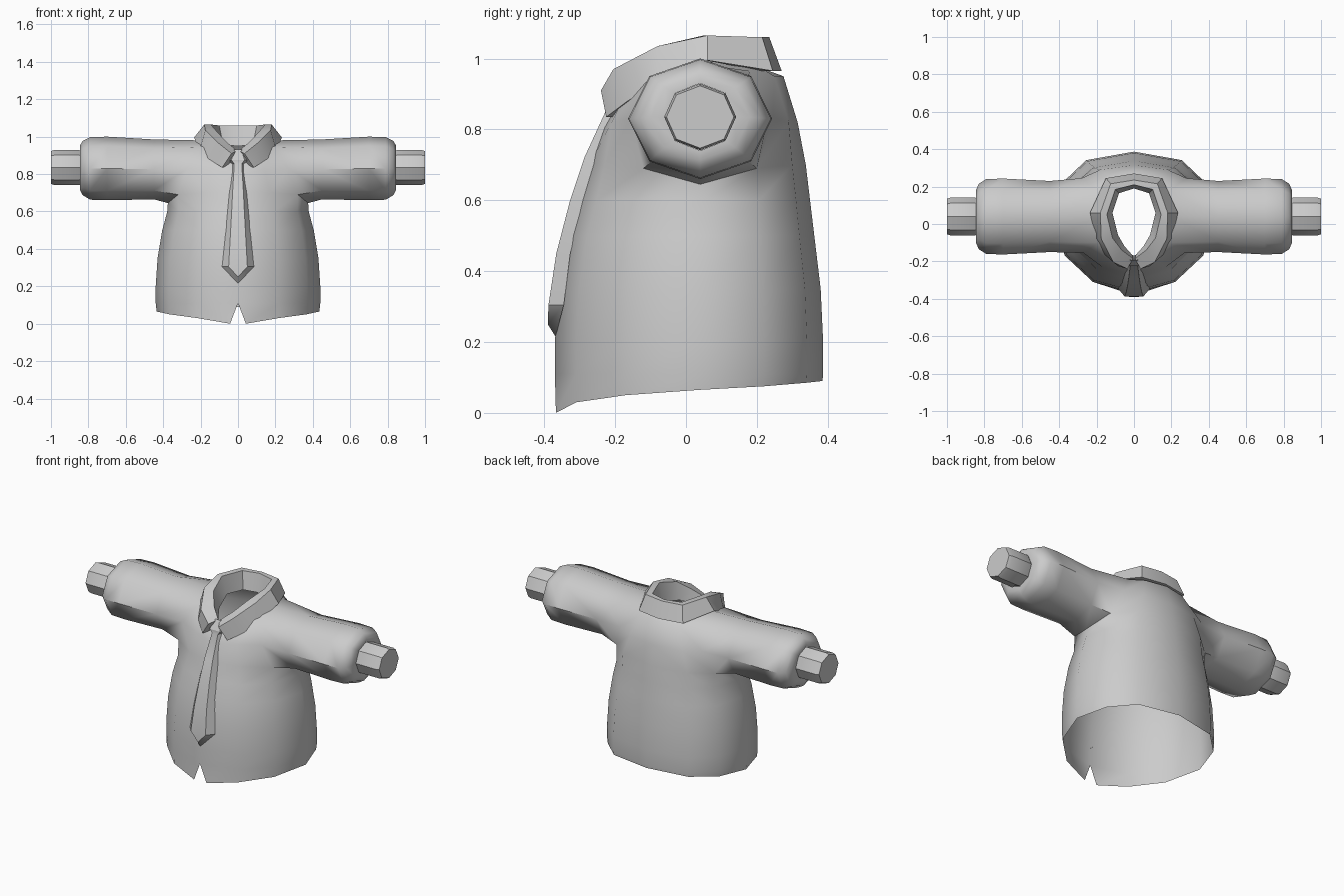
import bpy, bmesh, math

cube = bpy.data.objects.get("Cube")
if cube:
    bpy.data.objects.remove(cube, do_unlink=True)

cloth = bpy.data.materials.new("plain grey cloth")
cloth.use_nodes = True
GREY = (0.6, 0.6, 0.6, 1)
cloth.diffuse_color = GREY
cloth.node_tree.nodes["Principled BSDF"].inputs["Base Color"].default_value = GREY


def grid(bm, rows):
    """Skin rows of points with quads and return the vertices."""
    v = [[bm.verts.new(p) for p in row] for row in rows]
    for a, b in zip(v, v[1:]):
        for c in range(len(a) - 1):
            bm.faces.new((a[c], a[c + 1], b[c + 1], b[c]))
    return v


def tube(bm, loops):
    """Bridge closed loops of vertices in order."""
    for a, b in zip(loops, loops[1:]):
        n = len(a)
        for k in range(n):
            bm.faces.new((a[k], a[(k + 1) % n], b[(k + 1) % n], b[k]))


def octagon(bm, x, z, rz, ry):
    """Eight-sided ring across the arm, starting at its lowest point."""
    angles = [math.radians(45 * k - 90) for k in range(8)]
    return [bm.verts.new((x, 0.04 + ry * math.cos(a), z + rz * math.sin(a))) for a in angles]


def finish(bm, name, angle):
    """Turn half a part into a mirrored, shaded object."""
    bmesh.ops.remove_doubles(bm, verts=bm.verts, dist=0.0005)
    mesh = bpy.data.meshes.new(name)
    bm.to_mesh(mesh)
    bm.free()
    mesh.materials.append(cloth)
    obj = bpy.data.objects.new(name, mesh)
    bpy.context.collection.objects.link(obj)
    bpy.ops.object.select_all(action='DESELECT')
    obj.select_set(True)
    bpy.context.view_layer.objects.active = obj
    bpy.ops.object.shade_smooth_by_angle(angle=math.radians(angle))
    mirror = obj.modifiers.new("mirror", 'MIRROR')
    mirror.merge_threshold = 0.001


# Shirt trunk: half rings running from the front centre to the back centre
section = [(0, -1), (.5, -.84), (.84, -.47), (1, .08), (.87, .56), (.58, .88), (0, 1)]


def ring(z, width, front, back):
    mid, depth = (front + back) / 2, (back - front) / 2
    return [(sx * width, mid + sy * depth, z) for sx, sy in section]


hem_heights = [0, .03, .05, .065, .075, .085, .09]
hem = [(x, y, z) for (x, y, _), z in zip(ring(0, .435, -.37, .385), hem_heights)]
hem[0] = (.042, -.367, 0)  # opens the front notch
rows = [hem, ring(.11, .44, -.37, .387), ring(.2, .44, -.37, .387),
        ring(.35, .43, -.36, .38), ring(.5, .405, -.335, .362), ring(.6, .378, -.305, .35)]
rows += [
    [(0, -.272, .7), (.17, -.23, .7), (.32, -.12, .69), (.375, .04, .645),
     (.335, .2, .69), (.22, .3, .7), (0, .338, .7)],
    [(0, -.235, .8), (.14, -.21, .82), (.27, -.155, .83), (.3, .04, .83),
     (.28, .245, .83), (.18, .29, .82), (0, .315, .82)],
    [(0, -.19, .87), (.1, -.17, .9), (.19, -.1, .945), (.2, .04, .98),
     (.19, .18, .965), (.13, .25, .95), (0, .275, .95)],
    [(0, -.17, .88), (.07, -.13, .93), (.13, -.04, .965), (.15, .05, .99),
     (.13, .14, .99), (.09, .2, .98), (0, .22, .97)],
]
bm = bmesh.new()
v = grid(bm, rows)

# Armhole, then the sleeve grown out of it
low, mid, top = v[6], v[7], v[8]
armhole = [low[3], low[4], mid[4], top[4], top[3], top[2], mid[2], low[2]]
bmesh.ops.delete(bm, geom=[mid[3]], context='VERTS')
sleeve = [(.45, .825, .16, .19), (.7, .83, .17, .203), (.79, .83, .167, .2),
          (.83, .832, .145, .175), (.845, .834, .12, .14), (.845, .835, .095, .1)]
tube(bm, [armhole] + [octagon(bm, *s) for s in sleeve])
finish(bm, "shirt", 50)

# Cuffs
bm = bmesh.new()
rings = [octagon(bm, x, .835, r, r * 1.08) for x, r in
         [(.83, .085), (.85, .094), (.98, .094), (1, .088)]]
tube(bm, rings)
bm.faces.new(rings[-1])
finish(bm, "cuffs", 35)

# Folded collar: inner wall, rim and outer flap, from back centre to front point
bm = bmesh.new()
flap = [(0, .27, .965), (.15, .245, .965), (.235, .06, .995), (.205, -.08, .93),
        (.155, -.165, .88), (.085, -.225, .835)]
v = grid(bm, [
    [(0, .19, .95), (.08, .165, .955), (.115, .06, .96), (.085, -.06, .93),
     (.05, -.12, .9), (.01, -.165, .87)],
    [(0, .21, 1.06), (.1, .185, 1.06), (.145, .05, 1.065), (.115, -.075, 1.03),
     (.065, -.14, .975), (.005, -.185, .925)],
    [(0, .235, 1.06), (.125, .215, 1.06), (.18, .06, 1.065), (.175, -.08, 1.035),
     (.11, -.205, .97), (.035, -.24, .91)],
    flap,
    [(x * .86, .01 + (y - .01) * .86, z) for x, y, z in flap],
])
bm.faces.new([row[-1] for row in reversed(v)])
finish(bm, "collar", 30)

# Necktie with sloping edges and a flared knot
bm = bmesh.new()
rows = [[(0, -.39, .25), (0, -.39, .25), (0, -.368, .215)]]
for z, inner, outer, y in [(.305, .05, .085, -.388), (.45, .042, .07, -.366),
                           (.6, .034, .056, -.327), (.72, .028, .045, -.287),
                           (.855, .02, .032, -.225), (.875, .035, .062, -.225),
                           (.93, .018, .032, -.195)]:
    rows.append([(0, y, z), (inner, y, z), (outer, y + .022 + outer / 4, z)])
grid(bm, rows)
finish(bm, "necktie", 25)
